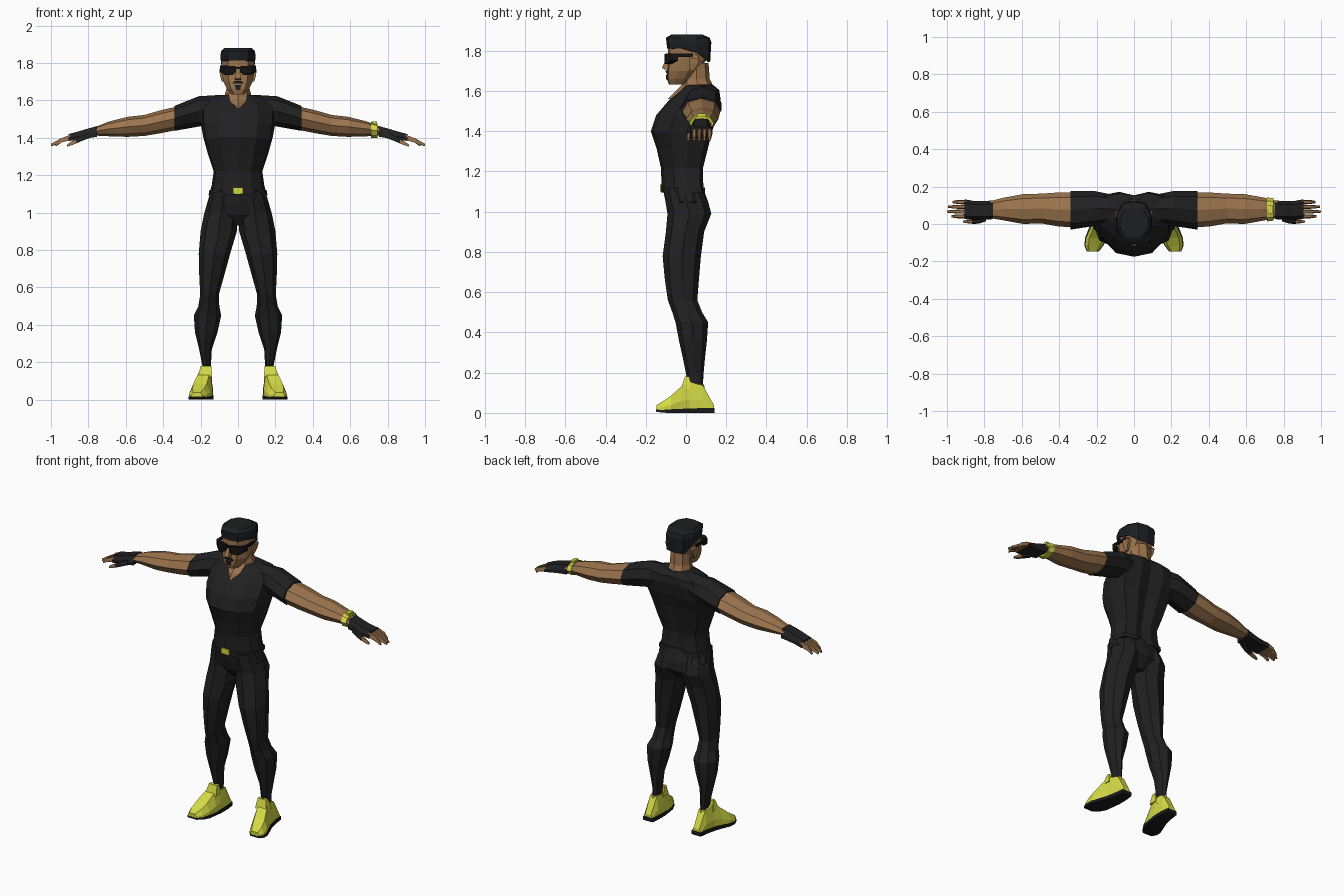
import bpy, bmesh, math
from mathutils import Vector

def material(name, rgb):
    m = bpy.data.materials.new(name)
    m.diffuse_color = (*rgb, 1)
    return m

SKIN = material("tan skin", (0.33, 0.175, 0.075))
CLOTH = material("black cloth", (0.015, 0.015, 0.016))
HAIR = material("dark hair", (0.012, 0.013, 0.015))
GLASS = material("black lens", (0.006, 0.006, 0.007))
YELLOW = material("yellow", (0.66, 0.70, 0.06))
SOLE = material("black rubber", (0.010, 0.010, 0.010))

def both(half):
    """Closed outline from a half outline running from front centre to back centre."""
    return half + [(-x, y) for x, y in reversed(half) if x > 0]

OCT = [(math.cos(i * math.pi / 4), math.sin(i * math.pi / 4)) for i in range(8)]
SQUARE = [(-1, -1), (1, -1), (1, 1), (-1, 1)]
HEAD = both([(0, -1), (.62, -.9), (1, -.3), (1, .35), (.65, .9), (0, 1)])
CHEST = both([(0, -1), (.52, -.87), (.92, -.38), (1, .2), (.87, .85), (.4, 1), (0, .85)])
SHOE = [(-1, -1), (1, -1), (1, -.25), (.65, 1), (-.65, 1), (-1, -.25)]

def loft(name, mat, axis, rings, shape=OCT, mirror=False):
    """Skin a row of sections; each ring is (position, a0, a1, b0, b1)."""
    bm = bmesh.new()
    rows = []
    for p, a0, a1, b0, b1 in rings:
        row = []
        for u, v in shape:
            a = (a0 + a1) / 2 + u * (a1 - a0) / 2
            b = (b0 + b1) / 2 + v * (b1 - b0) / 2
            co = {"x": (p, a, b), "y": (a, p, b), "z": (a, b, p)}[axis]
            row.append(bm.verts.new(co))
        rows.append(row)
    n = len(shape)
    for r, s in zip(rows, rows[1:]):
        for i in range(n):
            j = (i + 1) % n
            bm.faces.new((r[i], r[j], s[j], s[i]))
    bm.faces.new(rows[0])
    bm.faces.new(rows[-1])
    bmesh.ops.recalc_face_normals(bm, faces=bm.faces)
    me = bpy.data.meshes.new(name)
    bm.to_mesh(me)
    bm.free()
    me.materials.append(mat)
    ob = bpy.data.objects.new(name, me)
    bpy.context.collection.objects.link(ob)
    if mirror:
        ob.modifiers.new("mirror", "MIRROR").use_mirror_merge = False
    return ob

def sym(*rows):
    """Rows of (z, half width, front, back) to sections centred on x = 0."""
    return [(z, -w, w, f, b) for z, w, f, b in rows]

def box(name, mat, x0, x1, y0, y1, z0, z1, mirror=False):
    return loft(name, mat, "z", [(z0, x0, x1, y0, y1), (z1, x0, x1, y0, y1)], SQUARE, mirror)

# Shirt body, hem and buckle
loft("shirt", CLOTH, "z", sym(
    (1.10, .152, -.12, .09), (1.15, .14, -.122, .085), (1.22, .13, -.125, .085),
    (1.31, .16, -.145, .108), (1.40, .185, -.175, .13), (1.48, .2, -.148, .158),
    (1.56, .2, -.08, .172), (1.605, .16, -.03, .165), (1.63, .085, -.005, .135)), CHEST)
loft("belt", CLOTH, "z", sym((1.095, .157, -.124, .095), (1.12, .153, -.124, .094)), CHEST)
box("buckle", YELLOW, -.027, .027, -.13, -.122, 1.10, 1.135)

# Sleeves and bare arms
loft("sleeve", CLOTH, "x", [(.08, .01, .15, 1.48, 1.63), (.21, -.01, .176, 1.46, 1.622),
                            (.34, -.03, .176, 1.437, 1.57)], mirror=True)
loft("arm", SKIN, "x", [(.31, -.02, .17, 1.445, 1.57), (.41, -.012, .168, 1.425, 1.548),
                        (.50, .004, .162, 1.41, 1.522), (.59, 0, .16, 1.405, 1.512),
                        (.69, .018, .142, 1.408, 1.487), (.77, .032, .122, 1.412, 1.455)], mirror=True)

# Gloves, thumbs, fingers
loft("glove", CLOTH, "x", [(.755, .026, .126, 1.405, 1.462), (.80, .022, .122, 1.398, 1.45),
                           (.85, .022, .122, 1.39, 1.435), (.905, .026, .132, 1.383, 1.42)],
     SHOE, mirror=True)
loft("glove_thumb", CLOTH, "x", [(.79, .015, .06, 1.40, 1.43), (.83, .002, .035, 1.385, 1.415),
                                 (.866, 0, .026, 1.37, 1.396)], SHOE, mirror=True)
loft("thumb", SKIN, "x", [(.86, .002, .024, 1.372, 1.395), (.89, .004, .022, 1.36, 1.38),
                          (.913, .008, .018, 1.353, 1.365)], SHOE, mirror=True)
for i, tip in enumerate((.975, 1.0, .995, .97)):
    y = .041 + i * .0255
    loft("finger", SKIN, "x", [(.895, y - .0115, y + .0115, 1.388, 1.416),
                               (.945, y - .0105, y + .0105, 1.374, 1.398),
                               (tip, y - .006, y + .006, 1.355, 1.368)], SHOE, mirror=True)

# Bracelet on one wrist, with a small plate
loft("bracelet", YELLOW, "x", [(.712, .014, .142, 1.398, 1.486), (.745, .018, .138, 1.4, 1.476)])
box("bracelet_plate", YELLOW, .718, .742, .055, .1, 1.47, 1.488)

# Hips and legs
loft("hips", CLOTH, "z", sym((1.12, .148, -.116, .084), (1.05, .162, -.102, .11),
                             (.99, .12, -.085, .118), (.93, .035, -.04, .07)), HEAD)
loft("leg", CLOTH, "z", [
    (1.11, .005, .148, -.112, .08), (1.05, .003, .165, -.102, .11), (.99, .002, .182, -.092, .126),
    (.90, .006, .2, -.1, .09), (.78, .042, .21, -.116, .074), (.66, .075, .207, -.105, .064),
    (.56, .103, .202, -.09, .056), (.50, .1, .212, -.068, .08), (.45, .09, .236, -.052, .11),
    (.36, .11, .23, -.035, .104), (.27, .14, .208, -.015, .094),
    (.18, .145, .19, .003, .086), (.09, .145, .19, .003, .084)], mirror=True)

# Shoes with soles and tongues, toes turned out
loft("shoe", YELLOW, "y", [
    (.138, .14, .2, .015, .04), (.085, .135, .205, .015, .135), (.02, .135, .218, .015, .155),
    (-.025, .137, .235, .014, .13), (-.075, .148, .258, .012, .085),
    (-.115, .165, .262, .012, .058), (-.147, .19, .25, .014, .038)], SHOE, mirror=True)
loft("sole", SOLE, "y", [
    (.141, .138, .202, 0, .024), (.085, .131, .209, 0, .024), (.02, .131, .224, 0, .022),
    (-.075, .144, .262, 0, .018), (-.115, .163, .265, .001, .015),
    (-.148, .188, .252, .006, .016)], SQUARE, mirror=True)
loft("shoe_tongue", YELLOW, "z", [(.12, .138, .215, -.025, .03), (.18, .143, .2, -.006, .016)],
     SQUARE, mirror=True)
loft("shoe_collar", YELLOW, "z", [(.10, .138, .2, -.01, .095), (.14, .14, .196, -.003, .09)], mirror=True)

# Neck running into the open collar, and head
loft("neck", SKIN, "z", sym((1.56, .015, -.092, .04), (1.59, .055, -.062, .09),
                            (1.632, .07, -.018, .132), (1.66, .062, -.012, .118),
                            (1.74, .06, -.01, .112)))
loft("head", SKIN, "z", sym((1.632, .035, -.085, -.01), (1.66, .058, -.094, .03),
                            (1.70, .078, -.094, .06), (1.76, .087, -.091, .106),
                            (1.83, .087, -.09, .11)), HEAD)
loft("nose", SKIN, "z", [(1.708, -.017, .017, -.108, -.085), (1.716, -.016, .016, -.12, -.085),
                         (1.765, -.008, .008, -.096, -.085)], SQUARE)
loft("ear", SKIN, "z", [(1.70, .075, .087, .02, .04), (1.735, .08, .096, .015, .06),
                        (1.765, .08, .1, .015, .066), (1.778, .08, .092, .025, .055)],
     SQUARE, mirror=True)

# Hair cap, lower at the nape
hair = loft("hair", HAIR, "z", sym((1.812, .0905, -.094, .12), (1.842, .094, -.097, .126),
                                   (1.864, .09, -.1, .118), (1.88, .074, -.075, .085)), HEAD)
for v in hair.data.vertices:
    if v.co.z < 1.82 and v.co.y > .03:
        v.co.z -= .068 * min(1, (v.co.y - .03) / .07)

# Sunglasses
loft("lens", GLASS, "x", [(.012, -.108, -.09, 1.75, 1.782), (.028, -.108, -.088, 1.736, 1.784),
                          (.07, -.1, -.07, 1.735, 1.786), (.097, -.076, -.04, 1.752, 1.787)],
     SQUARE, mirror=True)
box("glasses_bridge", GLASS, -.016, .016, -.107, -.09, 1.768, 1.779)
box("glasses_temple", GLASS, .085, .097, -.07, .035, 1.77, 1.786, mirror=True)

# Moustache, goatee
loft("moustache", HAIR, "z", [(1.69, -.032, .032, -.1, -.088), (1.703, -.018, .018, -.102, -.088)], SQUARE)
loft("goatee", HAIR, "z", [(1.655, -.01, .01, -.098, -.088), (1.681, -.018, .018, -.099, -.088)], SQUARE)
